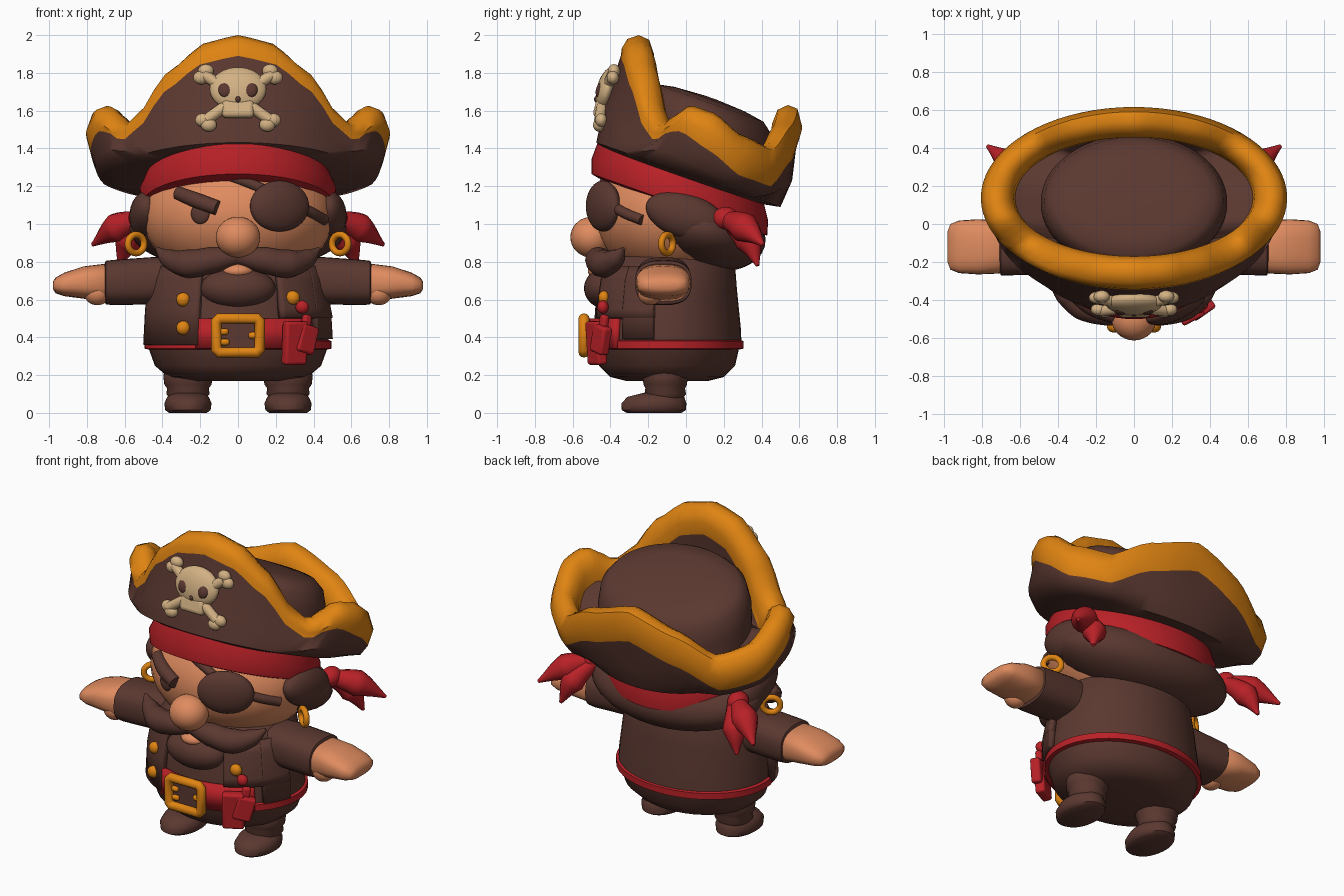
import bpy, bmesh, math
from mathutils import Vector

cube = bpy.data.objects.get("Cube")
if cube:
    bpy.data.objects.remove(cube, do_unlink=True)


def material(name, rgb):
    m = bpy.data.materials.new(name)
    m.use_nodes = True
    m.diffuse_color = (*rgb, 1)
    m.node_tree.nodes["Principled BSDF"].inputs["Base Color"].default_value = (*rgb, 1)
    return m


BROWN = material("dark brown", (0.105, 0.04, 0.03))
GOLD = material("gold", (0.74, 0.23, 0.006))
RED = material("red", (0.48, 0.015, 0.02))
SKIN = material("skin", (0.74, 0.26, 0.115))
BONE = material("bone", (0.65, 0.44, 0.23))


def finish(ob, name, *mats):
    ob.name = ob.data.name = name
    for m in mats:
        ob.data.materials.append(m)
    bpy.ops.object.select_all(action='DESELECT')
    ob.select_set(True)
    bpy.context.view_layer.objects.active = ob
    bpy.ops.object.shade_smooth_by_angle(angle=math.radians(50))
    return ob


def skin(name, rows, mats, closed=True, caps=True, rule=None):
    """Surface through rows of points; rule(row index) picks the material."""
    bm = bmesh.new()
    vs = [[bm.verts.new(p) for p in row] for row in rows]
    n = len(rows[0])
    for i in range(len(rows) - 1):
        for j in range(n if closed else n - 1):
            k = (j + 1) % n
            f = bm.faces.new((vs[i][j], vs[i][k], vs[i + 1][k], vs[i + 1][j]))
            f.material_index = rule(i) if rule else 0
    if closed and caps:
        bm.faces.new(vs[0])
        bm.faces.new(vs[-1])
    bmesh.ops.recalc_face_normals(bm, faces=bm.faces)
    me = bpy.data.meshes.new(name)
    bm.to_mesh(me)
    bm.free()
    ob = bpy.data.objects.new(name, me)
    bpy.context.collection.objects.link(ob)
    return finish(ob, name, *mats)


def loft(name, rings, mat, cx=0, start=0, end=360, n=40):
    """Upright form from rings (z, rx, ry, cy); angles run from the front to +x."""
    full = end - start == 360
    angs = [math.radians(start + (end - start) * i / (n if full else n - 1)) for i in range(n)]
    rows = [[(cx + rx * math.sin(a), cy - ry * math.cos(a), z) for a in angs]
            for z, rx, ry, cy in rings]
    ob = skin(name, rows, [mat], closed=full)
    if not full:
        mod = ob.modifiers.new("thickness", 'SOLIDIFY')
        mod.thickness, mod.offset = 0.04, 0
    return ob


def limb(name, rings, mat, side, power=0.75, cy=-0.12, n=28):
    """Sideways form from rounded-square rings (x, z, half depth, half height)."""
    def sq(v):
        return math.copysign(abs(v) ** power, v)
    angs = [math.tau * i / n for i in range(n)]
    return skin(name, [[(side * x, cy + ry * sq(math.cos(a)), z + rz * sq(math.sin(a)))
                        for a in angs] for x, z, ry, rz in rings], [mat])


def ball(name, loc, scale, mat, rot=(0, 0, 0)):
    bpy.ops.mesh.primitive_uv_sphere_add(segments=32, ring_count=18, location=loc,
                                         rotation=[math.radians(r) for r in rot])
    ob = bpy.context.object
    ob.scale = scale
    return finish(ob, name, mat)


def box(name, loc, size, mat, rot=(0, 0, 0), bevel=0.015):
    bpy.ops.mesh.primitive_cube_add(size=1, location=loc, rotation=[math.radians(r) for r in rot])
    ob = bpy.context.object
    ob.scale = size
    bpy.ops.object.transform_apply(location=False, rotation=False, scale=True)
    mod = ob.modifiers.new("soft edges", 'BEVEL')
    mod.width, mod.segments = bevel, 3
    return finish(ob, name, mat)


def tube(name, pts, radii, mat, cyclic=False, handle='AUTO'):
    cu = bpy.data.curves.new(name, 'CURVE')
    cu.dimensions, cu.bevel_depth, cu.use_fill_caps = '3D', 1, True
    cu.bevel_resolution, cu.resolution_u = 4, 8
    sp = cu.splines.new('BEZIER')
    sp.bezier_points.add(len(pts) - 1)
    sp.use_cyclic_u = cyclic
    for bp, p, r in zip(sp.bezier_points, pts, radii):
        bp.co, bp.radius = p, r
        bp.handle_left_type = bp.handle_right_type = handle
    ob = bpy.data.objects.new(name, cu)
    bpy.context.collection.objects.link(ob)
    bpy.ops.object.select_all(action='DESELECT')
    ob.select_set(True)
    bpy.context.view_layer.objects.active = ob
    bpy.ops.object.convert(target='MESH')
    return finish(bpy.context.object, name, mat)


# Torso, trousers and belt
loft("trousers", [(0.17, 0.26, 0.22, -0.1), (0.19, 0.37, 0.3, -0.1), (0.25, 0.44, 0.36, -0.1),
                  (0.36, 0.48, 0.385, -0.1)], BROWN)
loft("torso", [(0.35, 0.48, 0.395, -0.1), (0.45, 0.475, 0.39, -0.1), (0.65, 0.45, 0.37, -0.1),
               (0.78, 0.42, 0.35, -0.09), (0.88, 0.34, 0.28, -0.06)], BROWN)
loft("waist_sash", [(0.335, 0.47, 0.38, -0.1), (0.34, 0.495, 0.405, -0.1),
                    (0.38, 0.495, 0.405, -0.1), (0.39, 0.47, 0.38, -0.1)], RED)
loft("front_belt", [(0.34, 0.48, 0.4, -0.1), (0.5, 0.475, 0.395, -0.1)], RED, start=-27, end=50, n=20)
for name, a, b, low in (("right_coat_panel", -80, -25, 0.36), ("left_coat_panel", 27, 80, 0.5),
                        ("left_coat_corner", 56, 80, 0.39)):
    loft(name, [(low, 0.49, 0.405, -0.1), (0.55, 0.48, 0.4, -0.1), (0.7, 0.455, 0.375, -0.1),
                (0.77, 0.43, 0.34, -0.1)], BROWN, start=a, end=b, n=16)

# Buckle, buttons and hanging sash ends
tube("buckle", [(x * 0.115, -0.54, 0.41 + z * 0.09) for x, z in
                ((-1, -0.8), (-0.85, -1), (0.85, -1), (1, -0.8), (1, 0.8), (0.85, 1), (-0.85, 1), (-1, 0.8))],
     [0.029] * 8, GOLD, cyclic=True, handle='VECTOR')
box("buckle_plate", (0, -0.515, 0.41), (0.2, 0.03, 0.16), BROWN)
for x, z in ((-0.075, 0.43), (-0.07, 0.375), (0.08, 0.41)):
    box("buckle_prong", (x, -0.535, z), (0.05, 0.03, 0.035), GOLD)
for x, z in ((-0.29, 0.6), (-0.29, 0.45), (0.29, 0.61)):
    ball("coat_button", (x, -0.435 - (0.6 - z) * 0.1, z), (0.037, 0.03, 0.037), GOLD)
box("sash_end", (0.3, -0.475, 0.37), (0.13, 0.06, 0.23), RED, (4, 0, 28))
box("sash_fold", (0.36, -0.45, 0.39), (0.11, 0.06, 0.15), RED, (0, 15, 35))
box("sash_strand", (0.36, -0.435, 0.47), (0.05, 0.04, 0.1), RED, (0, 10, 38))
ball("sash_knot", (0.34, -0.44, 0.56), (0.035, 0.03, 0.035), RED)

# Arms, hands, legs, earrings, bandana tails, moustache halves
for s, side in ((1, "left"), (-1, "right")):
    limb(side + "_sleeve", [(0.25, 0.7, 0.13, 0.12), (0.45, 0.7, 0.145, 0.125), (0.66, 0.69, 0.15, 0.12),
                            (0.7, 0.69, 0.15, 0.115), (0.71, 0.69, 0.12, 0.09)], BROWN, s)
    limb(side + "_hand", [(0.66, 0.69, 0.1, 0.08), (0.7, 0.69, 0.14, 0.1), (0.82, 0.69, 0.145, 0.085),
                          (0.92, 0.68, 0.138, 0.062), (0.965, 0.675, 0.12, 0.042),
                          (0.98, 0.675, 0.08, 0.02)], SKIN, s)
    ball(side + "_thumb", (s * 0.745, -0.19, 0.635), (0.07, 0.065, 0.065), SKIN)
    loft(side + "_leg", [(0.07, 0.09, 0.09, -0.11), (0.1, 0.115, 0.11, -0.11), (0.13, 0.11, 0.105, -0.11),
                         (0.15, 0.125, 0.115, -0.11), (0.19, 0.13, 0.12, -0.11), (0.27, 0.12, 0.12, -0.1)],
         BROWN, cx=s * 0.265)
    loft(side + "_shoe", [(0, 0.1, 0.145, -0.17), (0.015, 0.12, 0.17, -0.17), (0.05, 0.125, 0.172, -0.17),
                          (0.085, 0.11, 0.15, -0.16), (0.105, 0.08, 0.1, -0.13)], BROWN, cx=s * 0.265)
    ring = [(s * (0.54 + 0.042 * math.cos(t)), -0.1 - 0.03 * math.cos(t), 0.895 + 0.048 * math.sin(t))
            for t in (i * math.tau / 8 for i in range(8))]
    tube(side + "_earring", ring, [0.018] * 8, GOLD, cyclic=True)
    ball(side + "_bandana_knot", (s * 0.52, 0.21, 1.03), (0.06, 0.07, 0.06), RED)
    tube(side + "_upper_tail", [(s * 0.5, 0.2, 1.03), (s * 0.64, 0.31, 0.98), (s * 0.77, 0.41, 0.89)],
         [0.04, 0.08, 0.01], RED)
    tube(side + "_lower_tail", [(s * 0.5, 0.22, 1.02), (s * 0.58, 0.33, 0.91), (s * 0.63, 0.38, 0.78)],
         [0.04, 0.072, 0.01], RED)
    tube(side + "_moustache", [(0, -0.47, 0.83), (s * 0.13, -0.465, 0.81), (s * 0.27, -0.43, 0.79),
                               (s * 0.37, -0.37, 0.82), (s * 0.43, -0.33, 0.87)],
         [0.045, 0.07, 0.075, 0.05, 0.01], BROWN)
    ball(side + "_sideburn", (s * 0.485, 0.0, 1.04), (0.09, 0.22, 0.12), BROWN, (-18, 0, 0))

# Head
C, R = Vector((0, -0.045, 1.05)), Vector((0.51, 0.44, 0.36))


def face(x, z, lift=0.0):
    d = 1 - (x / R.x) ** 2 - ((z - C.z) / R.z) ** 2
    return (x, C.y - R.y * math.sqrt(max(d, 0.02)) - lift, z)


ball("head", C, R, SKIN)
ball("back_hair", (0, 0.08, 0.975), (0.575, 0.35, 0.215), BROWN, (-16, 0, 0))
ball("nose", (0, -0.5, 0.93), (0.118, 0.112, 0.108), SKIN)
ball("beard", (0, -0.42, 0.66), (0.2, 0.12, 0.11), BROWN)
ball("chin", (0, -0.42, 0.75), (0.09, 0.1, 0.05), SKIN)
ball("right_eye", face(-0.2, 1.055), (0.052, 0.022, 0.055), BROWN, (0, 0, -22))
tube("right_eyebrow", [face(-0.32, 1.165, 0.01), face(-0.22, 1.125, 0.01), face(-0.11, 1.085, 0.01)],
     [0.036, 0.042, 0.04], BROWN)
ball("eye_patch", face(0.22, 1.095, 0.0), (0.17, 0.065, 0.135), BROWN, (0, 0, 25))
tube("patch_strap", [face(x, z) for x, z in ((-0.12, 1.27), (0.05, 1.22), (0.22, 1.14), (0.37, 1.07), (0.46, 1.02))],
     [0.028] * 5, BROWN)

# Bandana band, following the tilted brow line
STEPS = [math.tau * i / 72 for i in range(72)]


def brow(y):
    return 1.27 - 0.35 * y


def oval(a, rx, front, back):
    return rx * math.sin(a), (front + back) / 2 - (back - front) / 2 * math.cos(a)


def tilted(rx, front, back, dz):
    return [(x, y, brow(y) + dz) for x, y in (oval(a, rx, front, back) for a in STEPS)]


skin("bandana", [tilted(0.47, -0.46, 0.38, -0.19), tilted(0.51, -0.5, 0.43, -0.18), tilted(0.52, -0.5, 0.435, -0.1),
                 tilted(0.48, -0.47, 0.41, -0.01)], [RED])

# Hat brim: edge height and gold width vary around the head
EDGE = ((0, 2.0, 0.11), (14, 1.96, 0.11), (30, 1.81, 0.11), (42, 1.61, 0.1), (52, 1.53, 0.09), (63, 1.59, 0.1),
        (72, 1.63, 0.14), (90, 1.59, 0.2), (112, 1.47, 0.22), (135, 1.41, 0.21), (155, 1.53, 0.21), (180, 1.63, 0.21))


def edge(a):
    d = math.degrees(a)
    d = min(d, 360 - d)
    for (d0, h0, w0), (d1, h1, w1) in zip(EDGE, EDGE[1:]):
        if d <= d1 + 1e-6:
            t = (d - d0) / (d1 - d0)
            e = 0.6 * t + 0.4 * t * t * (3 - 2 * t)
            return h0 + (h1 - h0) * e, w0 + (w1 - w0) * t
    return EDGE[-1][1:]


def brim_section(a):
    h, w = edge(a)
    at = lambda rx, f, b, z: Vector((*oval(a, rx, f, b), z))
    base = at(0.65, -0.475, 0.5, 0)
    base.z = brow(base.y) - 0.005
    inner = at(0.46, -0.44, 0.37, 0)
    inner.z = brow(inner.y) - 0.03
    outer = at(0.805, -0.34, 0.615, h - 0.45 * w - 0.02)
    low = at(0.78, -0.345, 0.585, h - w)
    floor = at(0.45, -0.2, 0.42, 0)
    floor.z = brow(floor.y) + 0.12
    mid = base.lerp(low, 0.5) + Vector((0.04 * math.sin(a), -0.02 * math.cos(a), -0.02))
    return [inner, base, mid, low, outer, at(0.775, -0.31, 0.59, h - 0.02), at(0.72, -0.25, 0.54, h),
            at(0.67, -0.195, 0.485, h - 0.025), at(0.635, -0.17, 0.455, h - 0.1),
            at(0.625, -0.18, 0.455, h - 0.18), floor]


sections = [brim_section(a) for a in STEPS]
skin("hat_brim", list(zip(*sections)), [BROWN, GOLD], caps=False, rule=lambda i: 1 if 3 <= i <= 8 else 0)

# Hat crown
skin("hat_crown", [tilted(0.49, -0.25, 0.46, 0.05), tilted(0.49, -0.24, 0.47, 0.25), tilted(0.47, -0.21, 0.455, 0.36),
                   tilted(0.42, -0.16, 0.41, 0.415), tilted(0.3, -0.06, 0.31, 0.435),
                   tilted(0.04, 0.1, 0.16, 0.445)], [BROWN])

# Skull and crossed bones on the hat front
LEAN = 0.27


def front(x, z, lift=0.0):
    return (x, -0.465 + (z - 1.5) * LEAN + 0.35 * x * x - lift, z)


for s in (-1, 1):
    tube("crossed_bone", [front(-s * 0.17, 1.55, 0.015), front(0, 1.67, 0.015), front(s * 0.18, 1.79, 0.015)],
         [0.03] * 3, BONE)
    for x, z in ((0.195, 1.775), (0.17, 1.81), (0.185, 1.55), (0.155, 1.525)):
        ball("bone_end", front(s * x, z, 0.01), (0.042, 0.032, 0.036), BONE)
    ball("skull_eye", front(s * 0.068, 1.71, 0.05), (0.036, 0.02, 0.04), BROWN, (-15, 0, 0))
ball("skull", front(0, 1.715, 0.01), (0.15, 0.055, 0.118), BONE, (-15, 0, 0))
box("skull_jaw", front(0, 1.61, 0.02), (0.17, 0.06, 0.1), BONE, (-15, 0, 0), 0.025)
ball("skull_nose", front(0, 1.66, 0.05), (0.014, 0.015, 0.018), BROWN)
